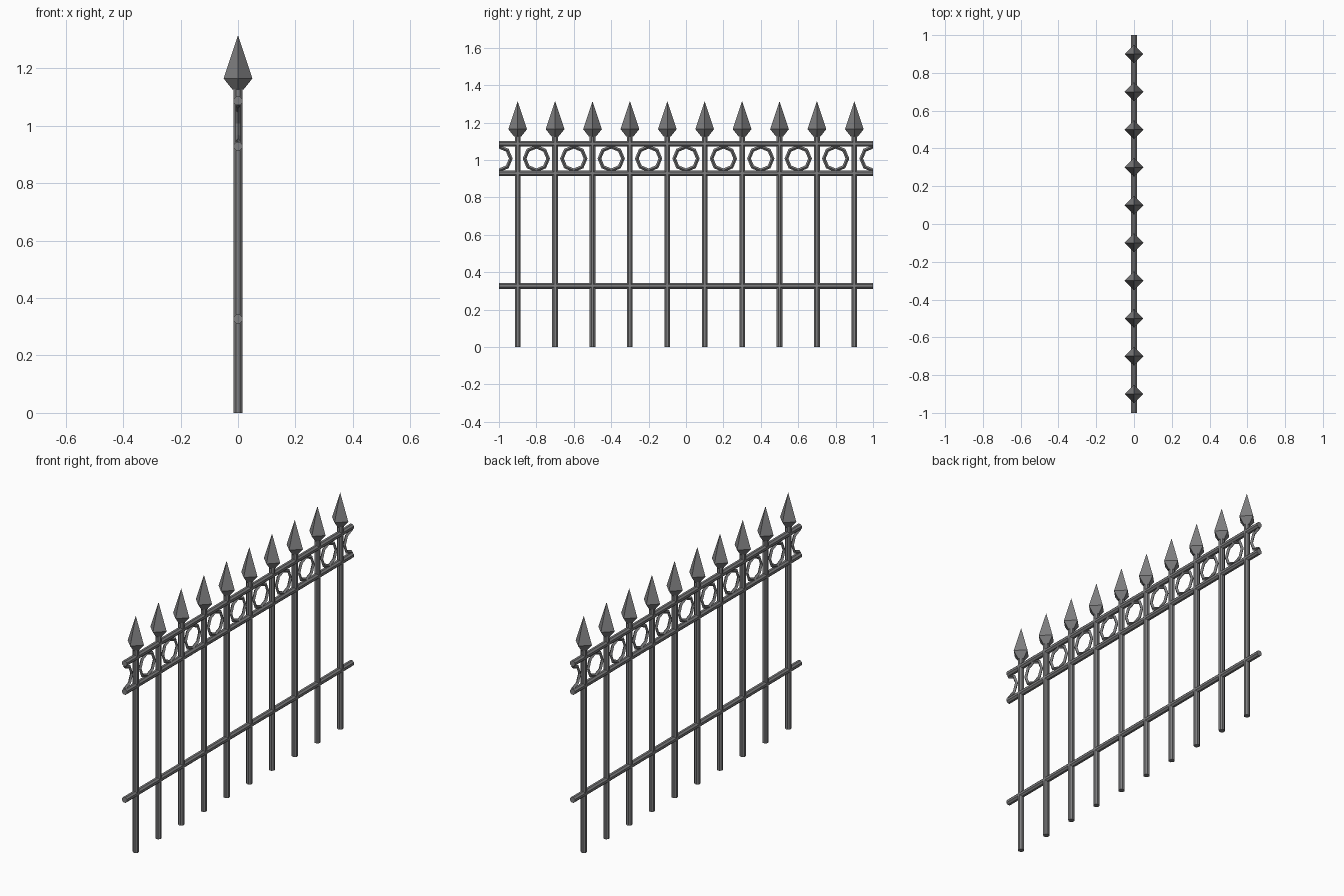
import bpy, bmesh
from math import pi
from mathutils import Matrix, Vector

cube = bpy.data.objects.get("Cube")
if cube:
    bpy.data.objects.remove(cube, do_unlink=True)

iron = bpy.data.materials.new("grey_iron")
iron.use_nodes = True
colour = (0.21, 0.21, 0.215, 1)
iron.diffuse_color = colour
iron.node_tree.nodes["Principled BSDF"].inputs["Base Color"].default_value = colour

BAR = 0.0165          # bar radius
RING_Z = 1.008        # height of the ring row


def finish(name, bm):
    bmesh.ops.recalc_face_normals(bm, faces=bm.faces)
    mesh = bpy.data.meshes.new(name)
    bm.to_mesh(mesh)
    bm.free()
    mesh.materials.append(iron)
    ob = bpy.data.objects.new(name, mesh)
    bpy.context.collection.objects.link(ob)
    return ob


def cone(bm, sides, r1, r2, z1, z2, turn=0.0, caps=True):
    place = Matrix.Translation((0, 0, (z1 + z2) / 2)) @ Matrix.Rotation(turn, 4, 'Z')
    bmesh.ops.create_cone(bm, cap_ends=caps, segments=sides, radius1=r1,
                          radius2=r2, depth=z2 - z1, matrix=place)


# Upright bars, each with a four-sided spear head
for i in range(10):
    y = -0.9 + 0.2 * i
    bm = bmesh.new()
    cone(bm, 8, BAR, BAR, 0, 1.14, pi / 8)
    finish(f"upright_{i + 1}", bm).location.y = y

    bm = bmesh.new()
    cone(bm, 4, 0.02, 0.05, 1.127, 1.165, caps=False)
    cone(bm, 4, 0.05, 0, 1.165, 1.315, caps=False)
    bmesh.ops.remove_doubles(bm, verts=bm.verts, dist=0.0005)
    bmesh.ops.holes_fill(bm, edges=bm.edges)
    finish(f"spear_head_{i + 1}", bm).location.y = y

# Horizontal rails
for name, z in (("lower_rail", 0.327), ("middle_rail", 0.929), ("top_rail", 1.087)):
    bm = bmesh.new()
    cone(bm, 8, BAR, BAR, -1, 1, pi / 8)
    bmesh.ops.rotate(bm, verts=bm.verts, matrix=Matrix.Rotation(pi / 2, 3, 'X'))
    finish(name, bm).location.z = z


# Octagonal rings between the uprights, halved at the fence ends
def ring(name, y):
    bm = bmesh.new()
    loops = []
    for k in range(8):
        turn = Matrix.Rotation(k * pi / 4, 3, 'X')
        section = [(0, 0.073), (0.009, 0.063), (0, 0.053), (-0.009, 0.063)]
        loops.append([bm.verts.new(turn @ Vector((x, r, 0)) + Vector((0, y, RING_Z)))
                      for x, r in section])
    for k in range(8):
        a, b = loops[k], loops[(k + 1) % 8]
        for j in range(4):
            n = (j + 1) % 4
            bm.faces.new((a[j], a[n], b[n], b[j]))
    if abs(y) > 0.95:
        bmesh.ops.bisect_plane(bm, geom=bm.verts[:] + bm.edges[:] + bm.faces[:],
                               plane_co=(0, y, 0), plane_no=(0, y, 0), clear_outer=True)
    finish(name, bm)


for i in range(11):
    ring(f"ring_{i + 1}", -1 + 0.2 * i)
